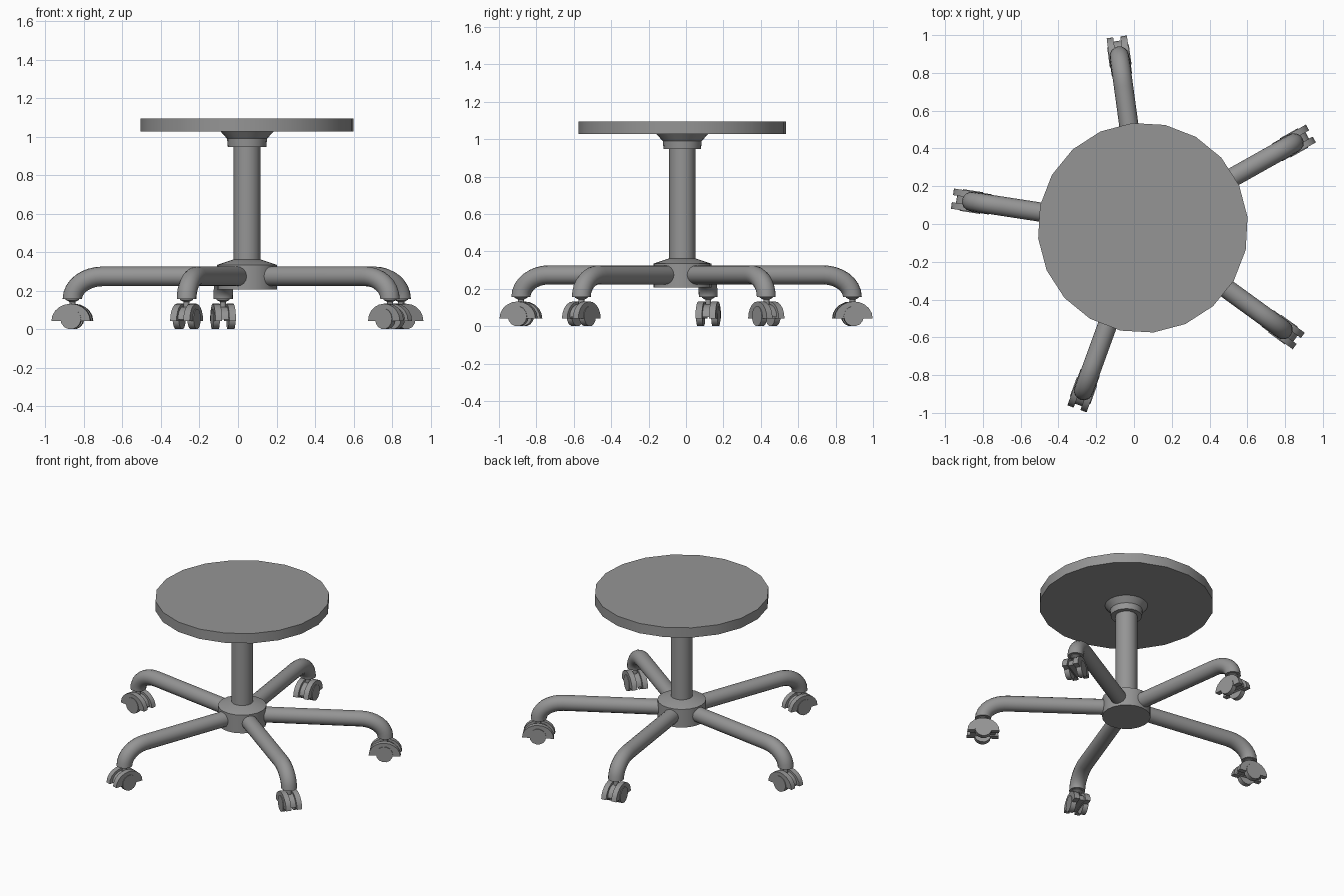
import bpy, bmesh
from math import sin, cos, pi, radians
from mathutils import Vector

if "Cube" in bpy.data.objects:
    bpy.data.objects.remove(bpy.data.objects["Cube"])

CENTRE = Vector((0.047, -0.02, 0))
ARM_ANGLES = [97.8, 171.3, 250, -36, 29.3]
REACH = 0.918          # distance from the column to each caster

grey = bpy.data.materials.new("neutral grey")
grey.use_nodes = True
grey.diffuse_color = (0.3, 0.3, 0.3, 1)
grey.node_tree.nodes["Principled BSDF"].inputs["Base Color"].default_value = (0.3, 0.3, 0.3, 1)


def finish(name, bm):
    """Turn a bmesh into a smooth-shaded mesh that keeps sharp edges."""
    bmesh.ops.recalc_face_normals(bm, faces=bm.faces)
    mesh = bpy.data.meshes.new(name)
    bm.to_mesh(mesh)
    bm.free()
    mesh.materials.append(grey)
    mesh.shade_smooth()
    mesh.set_sharp_from_angle(angle=radians(35))
    return mesh


def place(name, mesh, angle=0.0):
    obj = bpy.data.objects.new(name, mesh)
    obj.location = CENTRE
    obj.rotation_euler.z = radians(angle)
    bpy.context.collection.objects.link(obj)


def skin(bm, rings):
    """Bridge a list of point rings and cap both ends."""
    rings = [[bm.verts.new(p) for p in ring] for ring in rings]
    n = len(rings[0])
    for a, b in zip(rings, rings[1:]):
        for i in range(n):
            j = (i + 1) % n
            bm.faces.new((a[i], a[j], b[j], b[i]))
    bm.faces.new(rings[0])
    bm.faces.new(rings[-1])


def lathe(bm, profile, sides, x=0.0):
    """Turn (radius, height) pairs around a vertical axis at x."""
    turns = [2 * pi * i / sides for i in range(sides)]
    skin(bm, [[(x + r * cos(t), r * sin(t), z) for t in turns] for r, z in profile])


def slab(bm, outline, y0, y1):
    """Extrude an (x, z) outline sideways between y0 and y1."""
    skin(bm, [[(x, y, z) for x, z in outline] for y in (y0, y1)])


def arc(x, z, rx, rz, sweep, steps):
    return [(x + rx * cos(sweep * i / steps), z + rz * sin(sweep * i / steps))
            for i in range(steps + 1)]


def turned(name, profile, sides, angle=0.0):
    bm = bmesh.new()
    lathe(bm, profile, sides)
    place(name, finish(name, bm), angle)


# Seat, its mounting flange, the column and the hub
turned("seat", [(0.557, 1.027), (0.557, 1.096)], 20, 5.8)
turned("seat_flange", [(0.1, 0.948), (0.104, 0.99), (0.137, 1.027)], 20)
turned("column", [(0.07, 0.3), (0.07, 1.0)], 16)
turned("base_hub", [(0.155, 0.207), (0.155, 0.335), (0.07, 0.363)], 20)

# Tubular arm: straight run, then a bend down to the caster
path = [(0.1, 0.275)] + arc(REACH - 0.16, 0.157, 0.16, 0.118, pi / 2, 8)[::-1]
rings = []
for i, (x, z) in enumerate(path):
    before, after = path[max(i - 1, 0)], path[min(i + 1, len(path) - 1)]
    along = Vector((after[0] - before[0], 0, after[1] - before[1])).normalized()
    if i == len(path) - 1:
        along = Vector((0, 0, -1))
    if i <= 1:
        along = Vector((1, 0, 0))
    up = Vector((0, 1, 0)).cross(along)
    rings.append([Vector((x, 0, z)) + 0.051 * (up * cos(t) + Vector((0, sin(t), 0)))
                  for t in (2 * pi * k / 16 for k in range(16))])
bm = bmesh.new()
skin(bm, rings)
arm = finish("arm", bm)

# Caster stem with a collar under the tube
bm = bmesh.new()
lathe(bm, [(0.016, 0.1), (0.016, 0.143), (0.035, 0.153), (0.035, 0.16)], 12, REACH)
stem = finish("caster_stem", bm)

# Caster housing: two half-round hoods on a smaller centre body
bm = bmesh.new()
hood = arc(REACH, 0.043, 0.102, 0.09, pi, 10)
for side in (-1, 1):
    slab(bm, hood, side * 0.019, side * 0.054)
slab(bm, arc(REACH, 0.05, 0.08, 0.068, pi, 10), -0.02, 0.02)
housing = finish("caster_housing", bm)

# Twin wheels standing slightly proud of the hoods
bm = bmesh.new()
wheel = arc(REACH, 0.054, 0.054, 0.054, 2 * pi, 14)[:-1]
for side in (-1, 1):
    slab(bm, wheel, side * 0.024, side * 0.058)
wheels = finish("caster_wheels", bm)

for number, angle in enumerate(ARM_ANGLES, 1):
    for mesh in (arm, stem, housing, wheels):
        place(f"{mesh.name}_{number}", mesh, angle)
